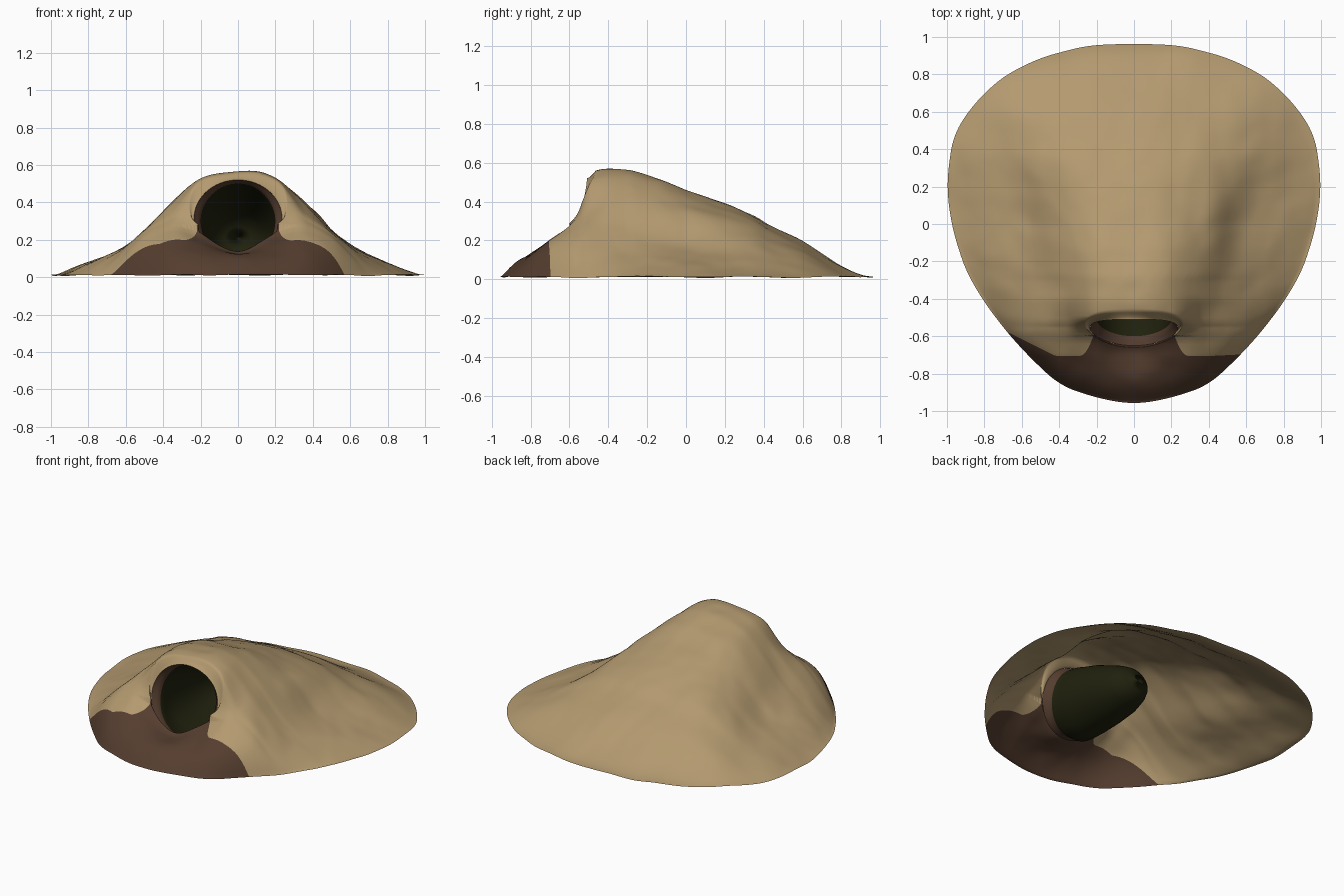
import bpy, bmesh, math
from mathutils import Vector, noise

if "Cube" in bpy.data.objects:
    bpy.data.objects.remove(bpy.data.objects["Cube"])

def material(name, rgb):
    m = bpy.data.materials.new(name)
    m.diffuse_color = (*rgb, 1)
    m.use_nodes = True
    m.node_tree.nodes["Principled BSDF"].inputs["Base Color"].default_value = m.diffuse_color
    return m

SAND = material("sand", (0.45, 0.32, 0.16))
EARTH = material("dark_earth", (0.09, 0.047, 0.028))
HOLE = material("tunnel_dark", (0.014, 0.015, 0.004))

def interp(table, v):
    if v <= table[0][0]:
        return table[0][1]
    for (a, p), (b, q) in zip(table, table[1:]):
        if v <= b:
            return p + (q - p) * (v - a) / (b - a)
    return table[-1][1]

# outline of the mound on the ground, right half from back to front
HALF = [(0, .965), (.25, .955), (.5, .89), (.7, .79), (.85, .65), (.96, .49), (.99, .33),
        (1, .17), (.97, -.03), (.9, -.25), (.8, -.42), (.67, -.59), (.55, -.72),
        (.4, -.86), (.25, -.915), (.08, -.955), (0, -.96)]
LOOP = HALF + [(-x, y) for x, y in HALF[-2:0:-1]] + [HALF[0]]
LEN = [0]
for a, b in zip(LOOP, LOOP[1:]):
    LEN.append(LEN[-1] + math.dist(a, b))
BX = [(s, p[0]) for s, p in zip(LEN, LOOP)]
BY = [(s, p[1]) for s, p in zip(LEN, LOOP)]

def outline(f):
    # slightly smoothed point at fraction f of the outline
    pts = [((f + d) % 1) * LEN[-1] for d in (-.012, -.006, 0, .006, .012)]
    return Vector((sum(interp(BX, s) for s in pts) / 5, sum(interp(BY, s) for s in pts) / 5))

# crest height along y over the mouth, gentler crest of the side banks
BACK = [(-.28, .56), (-.13, .515), (0, .455), (.2, .385), (.36, .325), (.42, .285),
        (.6, .21), (.8, .095), (.97, .01)]
CREST = [(-.96, .03), (-.85, .11), (-.72, .205), (-.62, .26), (-.58, .30), (-.545, .41),
         (-.515, .54), (-.48, .555), (-.4, .565)] + BACK
BANK = [(-.96, .03), (-.85, .12), (-.72, .23), (-.62, .32), (-.52, .45), (-.4, .54)] + BACK
# ridge half width and steepness of its flanks along y
WIDTH = [(-.96, .62), (-.7, .68), (-.55, .57), (-.3, .53), (0, .56), (.2, .64), (.5, .8), (.96, 1.2)]
STEEP = [(-.5, 2.5), (0, 3.2), (.4, 2.8), (.8, 2.4)]

def bump(x, y, cx, cy, sx, sy, amp):
    return amp * math.exp(-((x - cx) / sx) ** 2 - ((y - cy) / sy) ** 2)

def height(x, y, t):
    k = min(1, max(0, (abs(x) - .2) / .17))
    k = k * k * (3 - 2 * k)
    c = sum(interp(CREST, y + d) * (1 - k) + interp(BANK, y + d) * k for d in (-.015, 0, .015)) / 3
    z = c * math.exp(-(abs(x) / interp(WIDTH, y)) ** interp(STEEP, y))
    skirt = .3 * (1 - t)                                # flat apron around the ridge
    s = min(1, max(0, .5 + (skirt - z) / .16)) if y > -.6 else 0
    z += (skirt - z) * s + .08 * s * (1 - s)
    z += bump(x, y, .43, .0, .09, .2, .03)              # right shoulder
    for s in (-1, 1):
        z += bump(x, y, .5 * s, -.55, .12, .12, .03)    # banks beside the mouth
    z -= bump(x, y, 0, -.66, .17, .12, .10)             # worn path
    z += .015 * noise.noise(Vector((x * 4, y * 3, 3))) + .004 * noise.noise(Vector((x * 10, y * 10, 7)))
    return max(.004, z * (1 - t ** 9)) + .008 * (1 + noise.noise(Vector((x * 5, y * 5, 1)))) * t ** 7

def mouth_ring(ytop, ybot, rx, zc, rz, n):
    ring = []
    for i in range(n):
        a = 2 * math.pi * i / n          # starts at the top, turns to the right
        k = (1 - math.cos(a)) / 2
        ring.append(Vector((rx * math.sin(a), ytop + (ybot - ytop) * k ** 1.6, zc + rz * math.cos(a))))
    return ring

def loft(name, rings, mats, rule, cap=False, border=None):
    bm = bmesh.new()
    rows = [[bm.verts.new(p) for p in r] for r in rings]
    n = len(rows[0])
    for j, (a, b) in enumerate(zip(rows, rows[1:])):
        for i in range(n):
            k = (i + 1) % n
            f = bm.faces.new((a[i], b[i], b[k], a[k]))
            f.material_index = rule(j) if rule else 0
    if cap:
        bm.faces.new(rows[-1]).material_index = rule(len(rows))
    if border:
        # cut a clean colour line through the faces where border() changes sign
        cuts = set()
        for e in list(bm.edges):
            p, q = (border(v.co) for v in e.verts)
            if p * q < 0:
                cuts.add(bmesh.utils.edge_split(e, e.verts[0], p / (p - q))[1])
        for f in list(bm.faces):
            new = [v for v in f.verts if v in cuts]
            if len(new) == 2:
                bmesh.utils.face_split(f, new[0], new[1])
        for f in bm.faces:
            f.material_index = 1 if border(f.calc_center_median()) < 0 else 0
    for f in bm.faces:
        f.smooth = True
    me = bpy.data.meshes.new(name)
    bm.to_mesh(me)
    bm.free()
    for m in mats:
        me.materials.append(m)
    ob = bpy.data.objects.new(name, me)
    bpy.context.collection.objects.link(ob)
    return ob

# mound: surface spread from the mouth rim out to the ground outline
N, RINGS = 288, 70
rim = mouth_ring(-.51, -.65, .235, .315, .205, N)
edge = [outline(i / N) for i in range(N)]
rings = [rim]
for j in range(1, RINGS + 1):
    t = (j / RINGS) ** 1.5
    blend = min(1, t / .03)
    ring = []
    for r, e in zip(rim, edge):
        p = r.xy.lerp(e, t)
        z = height(p.x, p.y, t)
        ring.append(Vector((p.x, p.y, r.z + (z - r.z) * blend)))
    rings.append(ring)

def earth_border(c):
    # negative on the dug earth in front of the mouth
    ax = abs(c.x)
    side = max(0, ax - .42) * (.5 if c.x < 0 else .05)
    return c.y - (-.705 + side + .13 * min(1, max(0, (.29 - ax) / .08)) ** 2)

loft("mound", rings, [SAND, EARTH], None, border=earth_border)

# tunnel: earth collar, then a dark pocket narrowing towards the back
SPEC = [(-.51, -.65, .235, .315, .205), (-.49, -.625, .215, .308, .203), (-.475, -.60, .197, .30, .20),
        (-.42, -.55, .2, .275, .215), (-.36, -.45, .2, .262, .205), (-.25, -.3, .19, .245, .185),
        (-.15, -.17, .175, .228, .155), (-.06, -.07, .145, .218, .125), (-.01, -.01, .115, .213, .1),
        (.025, .025, .07, .21, .06), (.035, .035, .02, .21, .015)]
loft("tunnel", [mouth_ring(*s, N)[::3] for s in SPEC], [EARTH, HOLE],
     lambda j: 0 if j < 2 else 1, cap=True)
